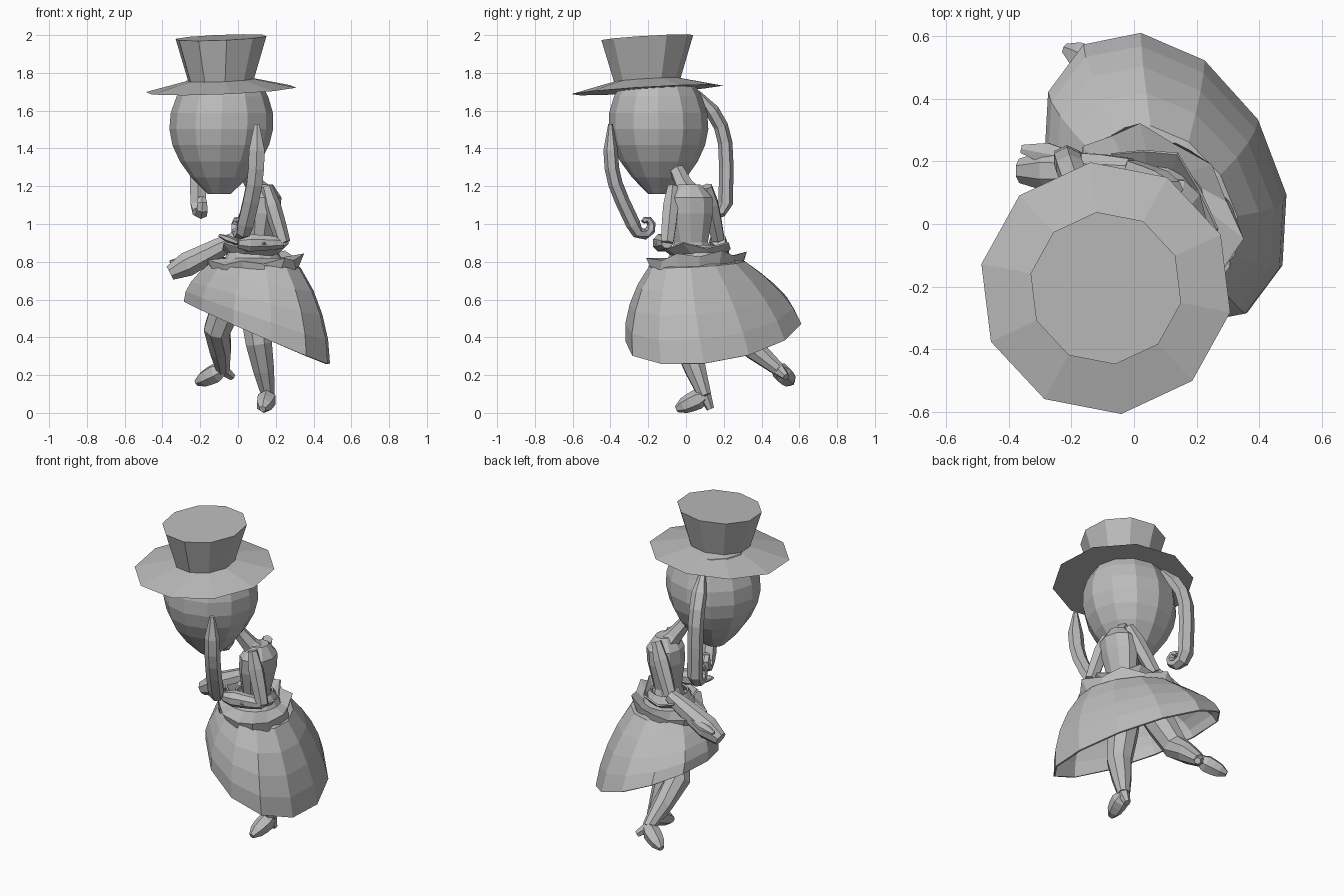
import bpy, bmesh, math
from mathutils import Vector, geometry

cube = bpy.data.objects.get("Cube")
if cube:
    bpy.data.objects.remove(cube)

grey = bpy.data.materials.new("plain_grey")
grey.use_nodes = True
grey.diffuse_color = (0.5, 0.5, 0.5, 1)
shader = grey.node_tree.nodes["Principled BSDF"]
shader.inputs["Base Color"].default_value = grey.diffuse_color


def loft(name, rings, cap_start=True, cap_end=True, thickness=0):
    """Skin a list of equal point loops with flat faces."""
    bm = bmesh.new()
    loops = [[bm.verts.new(point) for point in ring] for ring in rings]
    sides = len(loops[0])
    for lower, upper in zip(loops, loops[1:]):
        for i in range(sides):
            j = (i + 1) % sides
            bm.faces.new((lower[i], lower[j], upper[j], upper[i]))
    if cap_start:
        bm.faces.new(loops[0][::-1])
    if cap_end:
        bm.faces.new(loops[-1])
    bmesh.ops.recalc_face_normals(bm, faces=bm.faces)
    mesh = bpy.data.meshes.new(name)
    bm.to_mesh(mesh)
    bm.free()
    mesh.materials.append(grey)
    part = bpy.data.objects.new(name, mesh)
    bpy.context.collection.objects.link(part)
    if thickness:
        part.modifiers.new("thickness", "SOLIDIFY").thickness = thickness


def oval(centre, radius, stretch=1, sides=10, slope=(0, 0), turn=0, wave=0, skew=0):
    """Horizontal oval: stretched along y, skewed, tilted by slope, optionally scalloped."""
    ring = []
    for i in range(sides):
        angle = turn + math.tau * i / sides
        ripple = wave * (-1) ** i
        reach = radius * (1 + ripple)
        x = math.cos(angle) * reach
        y = math.sin(angle) * reach * stretch + skew * x
        lift = slope[0] * x + slope[1] * y + ripple / 5
        ring.append(Vector(centre) + Vector((x, y, lift)))
    return ring


def tube(name, path, radii, flat=1.0, side=(0, 1, 0), sides=6):
    """Tapered limb along a path; flat squashes it across the side axis."""
    rings = []
    last = len(path) - 1
    for i, (point, radius) in enumerate(zip(path, radii)):
        along = (path[min(i + 1, last)] - path[max(i - 1, 0)]).normalized()
        across = Vector(side)
        across = (across - along * across.dot(along)).normalized()
        up = along.cross(across) * flat
        angles = [math.tau * (k + 0.5) / sides for k in range(sides)]
        rings.append([point + radius * (across * math.cos(a) + up * math.sin(a)) for a in angles])
    loft(name, rings)


def straight(name, start, end, radii, **options):
    """Tube between two points, with the radii spread evenly."""
    last = len(radii) - 1
    path = [start.lerp(end, i / last) for i in range(len(radii))]
    tube(name, path, radii, **options)


def lock(name, top, swell, bottom, inward):
    """Hanging lock of hair: a bowed strand running into a spiral curl."""
    path = list(geometry.interpolate_bezier(top, swell, swell, bottom, 6))
    radii = [0.015] + [0.048] * 5
    inward = inward.normalized()
    size = 0.07
    centre = bottom + inward * size
    turns = 7
    for i in range(1, turns + 1):
        angle = math.pi * i / 4
        shrink = 1 - 0.8 * i / turns
        swirl = inward * math.cos(angle) + Vector((0, 0, math.sin(angle)))
        path.append(centre - swirl * size * shrink)
        radii.append(0.01 + 0.035 * shrink)
    tube(name, path, radii, flat=0.8, side=(1, 0, 0))


def arm(side, shoulder, elbow, cuff, wrist, fingers, puff):
    """Upper arm, widening sleeve and flat hand."""
    straight(side + "_upper_arm", shoulder, elbow, [0.03, 0.046, 0.044, 0.038])
    straight(side + "_forearm", elbow, cuff, [puff * f for f in (0.6, 0.8, 0.9, 1, 0.6)], sides=8)
    straight(side + "_hand", wrist, fingers, [0.025, 0.04, 0.015], flat=0.5)


def leg(side, hip, knee, ankle, toe, heel):
    """Bent leg and a heeled shoe."""
    path = [hip, hip.lerp(knee, 0.5), knee, knee.lerp(ankle, 0.5), ankle]
    tube(side + "_leg", path, [0.09, 0.09, 0.075, 0.06, 0.037], sides=8)
    sideways = (toe - ankle).cross(heel - ankle)
    straight(side + "_shoe", ankle, toe, [0.035, 0.053, 0.05, 0.042, 0.018], side=sideways)
    straight(side + "_heel", ankle, heel, [0.035, 0.02], side=sideways)


# Top hat: cone brim and flared crown
hat = Vector((-0.09, -0.205, 1.71))
hat_turn = math.radians(25)
tilt = (0.04, 0.06)
brim_rise = Vector((0, 0, 0.055))
crown_rise = Vector((0, 0, 0.277))
loft("hat_brim", [oval(hat + rise, radius, slope=tilt, turn=hat_turn)
                  for rise, radius in ((brim_rise * 0, 0.2), (brim_rise * 0, 0.405), (brim_rise, 0.17))])
loft("hat_crown", [oval(hat + rise, radius, slope=tilt, turn=hat_turn)
                   for rise, radius in ((brim_rise / 2, 0.17), (crown_rise, 0.245))])

# Egg shaped head narrowing to the chin
crown, chin = Vector((-0.08, -0.15, 1.76)), Vector((-0.1, -0.14, 1.16))
head_steps = 7
head_rings = []
for i in range(head_steps + 1):
    t = i / head_steps
    bulge = math.sin(math.pi * (0.22 + 0.73 * t)) ** 0.8
    head_rings.append(oval(crown.lerp(chin, t), 0.276 * bulge, 0.96, sides=12))
loft("head", head_rings)

# Long side locks ending in curls
lock("left_lock", Vector((0.1, -0.4, 1.53)), Vector((0.1, -0.4, 1.25)),
     Vector((0.04, -0.28, 1)), Vector((-0.5, 1, 0)))
lock("right_lock", Vector((-0.16, 0.06, 1.7)), Vector((-0.22, 0.22, 1.5)),
     Vector((-0.21, 0.21, 1.11)), Vector((0.2, -1, 0)))

# Neck and bodice
collar, throat = Vector((0.13, 0.02, 1.14)), Vector((0.01, -0.07, 1.33))
straight("neck", collar, throat, [0.08, 0.05, 0.042, 0.04])
waist = Vector((0.1, 0.03, 0.8))
loft("bodice", [oval(waist.lerp(collar, t), radius, 1.25)
                for t, radius in ((0, 0.1), (0.3, 0.075), (0.75, 0.1), (1, 0.1), (1.2, 0.05))])

# Arms
arm("left", Vector((0.15, -0.07, 1.2)), Vector((0.24, -0.1, 0.9)), Vector((0, -0.14, 0.9)),
    Vector((0, -0.14, 0.9)), Vector((-0.1, -0.12, 0.94)), puff=0.05)
arm("right", Vector((0.13, 0.11, 1.2)), Vector((-0.01, 0.17, 0.92)), Vector((-0.36, 0.17, 0.74)),
    Vector((-0.2, 0.21, 0.83)), Vector((-0.36, 0.24, 0.8)), puff=0.07)

# Scalloped waist ruffles
cloth = 0.01
skew = -0.36
ruffle = Vector((0.08, 0.05, 0.82))
down = Vector((0, 0, -0.07))
loft("waist_ruffle", [oval(ruffle - down, 0.11, sides=14),
                      oval(ruffle, 0.15, sides=14),
                      oval(ruffle, 0.255, 0.95, 14, slope=(0.08, 0.1), wave=0.06, skew=skew),
                      oval(ruffle + down, 0.24, 0.95, 14, wave=-0.05, skew=skew)],
     False, False, cloth)
loft("upper_ruffle", [oval(ruffle, 0.1), oval(ruffle - down, 0.17, 1.1, wave=0.08, skew=skew)],
     False, False, cloth)

# Bell skirt, sweeping down to one side and skewed towards the raised leg
skirt_top, hem = Vector((0.1, 0.06, 0.79)), Vector((0.1, 0.145, 0.425))
skirt_steps = 4
skirt_rings = [oval(ruffle, 0.1, sides=12, turn=0.2)]
for i in range(skirt_steps + 1):
    t = i / skirt_steps
    radius = 0.235 + 0.16 * math.sin(t * math.pi / 2) ** 0.85
    skirt_rings.append(oval(skirt_top.lerp(hem, t), radius, 1.03 + t / 10, sides=12,
                            slope=(-0.08 - 0.34 * t, 0.03), turn=0.2, skew=skew))
loft("skirt", skirt_rings, True, False, cloth)

# Standing leg and raised leg
leg("left", Vector((0.07, 0.02, 0.76)), Vector((0.11, 0, 0.37)), Vector((0.16, 0.1, 0.09)),
    Vector((0.13, -0.05, 0.02)), Vector((0.16, 0.13, 0.02)))
leg("right", Vector((0.02, 0.12, 0.76)), Vector((-0.11, 0.24, 0.44)), Vector((-0.08, 0.49, 0.23)),
    Vector((-0.22, 0.56, 0.16)), Vector((-0.03, 0.53, 0.19)))
